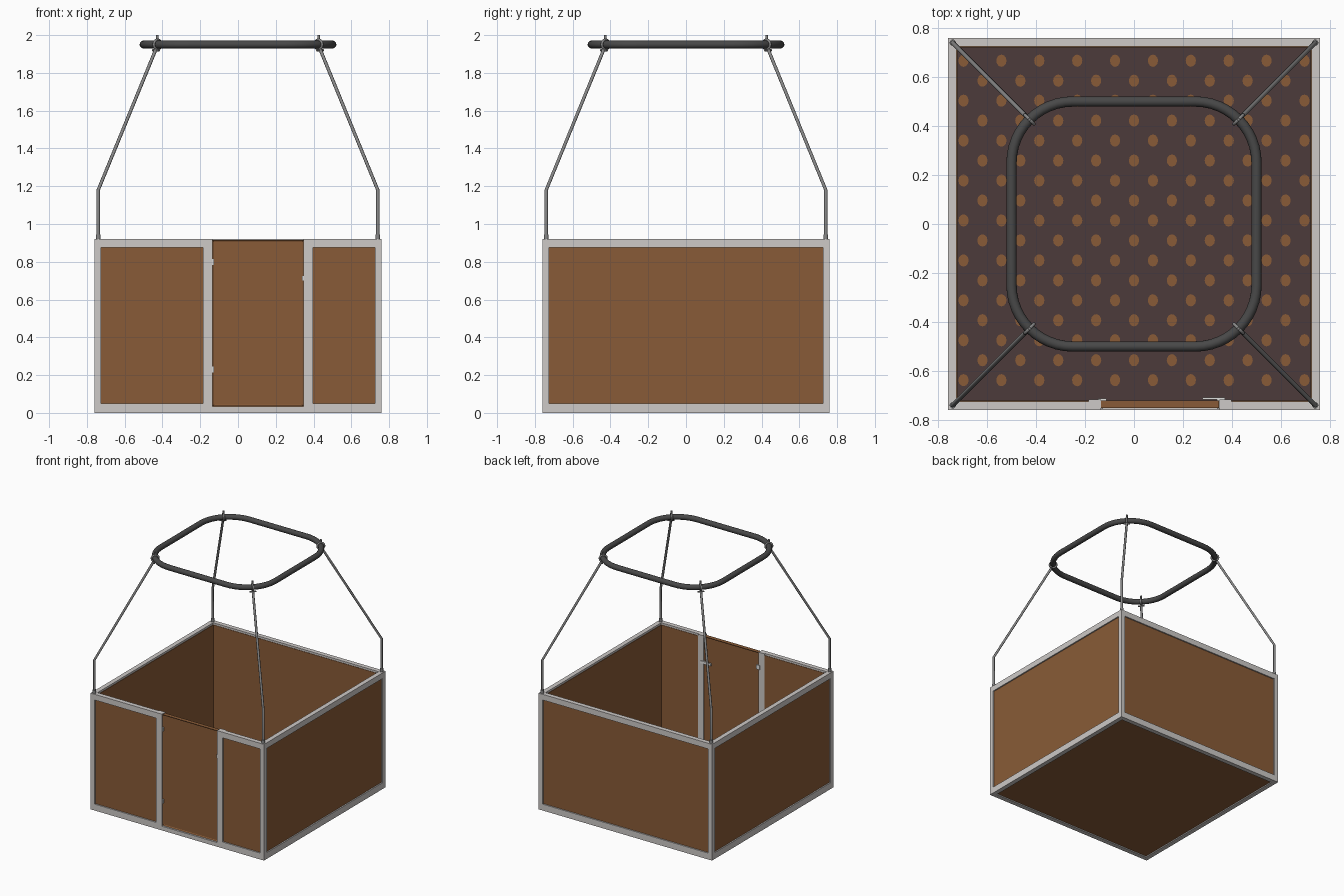
import bpy, bmesh, math
from mathutils import Vector, Matrix

if "Cube" in bpy.data.objects:
    bpy.data.objects.remove(bpy.data.objects["Cube"])


def mat(name, r, g, b):
    m = bpy.data.materials.new(name)
    m.diffuse_color = (r, g, b, 1)
    m.use_nodes = True
    m.node_tree.nodes["Principled BSDF"].inputs["Base Color"].default_value = m.diffuse_color
    return m


BROWN = mat("brown panel", 0.25, 0.105, 0.038)
FRAME = mat("light grey frame", 0.61, 0.585, 0.57)
MAT = mat("dark floor mat", 0.073, 0.043, 0.043)
RING = mat("charcoal ring", 0.065, 0.065, 0.065)
STEEL = mat("grey steel", 0.24, 0.24, 0.24)
WHITE = mat("pale hardware", 0.75, 0.75, 0.74)


def finish(name, bm, material, smooth=False):
    me = bpy.data.meshes.new(name)
    bm.to_mesh(me)
    bm.free()
    ob = bpy.data.objects.new(name, me)
    bpy.context.collection.objects.link(ob)
    me.materials.append(material)
    if smooth:
        bpy.ops.object.select_all(action='DESELECT')
        ob.select_set(True)
        bpy.context.view_layer.objects.active = ob
        bpy.ops.object.shade_smooth_by_angle(angle=math.radians(40))
    return ob


def add_box(bm, x0, x1, y0, y1, z0, z1):
    m = Matrix.Translation(((x0 + x1) / 2, (y0 + y1) / 2, (z0 + z1) / 2)) @ \
        Matrix.Diagonal((x1 - x0, y1 - y0, z1 - z0, 1))
    return bmesh.ops.create_cube(bm, size=1, matrix=m)


def boxes(name, material, *dims):
    bm = bmesh.new()
    for d in dims:
        add_box(bm, *d)
    return finish(name, bm, material)


def tube(name, pts, radius, material, cyclic=False, sides=3):
    cu = bpy.data.curves.new(name, 'CURVE')
    cu.dimensions = '3D'
    cu.bevel_depth = radius
    cu.bevel_resolution = sides
    cu.use_fill_caps = True
    sp = cu.splines.new('POLY')
    sp.points.add(len(pts) - 1)
    for p, co in zip(sp.points, pts):
        p.co = (*co, 1)
    sp.use_cyclic_u = cyclic
    sp.use_smooth = True
    cu.materials.append(material)
    ob = bpy.data.objects.new(name, cu)
    bpy.context.collection.objects.link(ob)
    return ob


H, W, TOP = 0.76, 0.036, 0.92      # outer half size, frame width, basket height
I = H - W                          # inner side of the frame
DX0, DX1 = -0.135, 0.348           # door opening

# frame: corner posts, bottom rails, top rails, door posts
boxes("corner_posts", FRAME, *[
    (min(sx * H, sx * I), max(sx * H, sx * I), min(sy * H, sy * I), max(sy * H, sy * I), 0, TOP)
    for sx in (-1, 1) for sy in (-1, 1)])
for side, a, b in (("left", -H, -I), ("right", I, H)):
    boxes(side + "_rails", FRAME, (a, b, -I, I, 0, 0.05), (a, b, -I, I, 0.875, TOP))
boxes("back_rails", FRAME, (-I, I, I, H, 0, 0.05), (-I, I, I, H, 0.875, TOP))
boxes("front_rails", FRAME,
      (-I, DX0, -H, -I, 0, 0.05), (DX0, DX1, -H, -I, 0, 0.033), (DX1, I, -H, -I, 0, 0.05),
      (-I, DX0 - 0.05, -H, -I, 0.875, TOP), (DX1 + 0.05, I, -H, -I, 0.875, TOP))
boxes("door_posts", FRAME, (DX0 - 0.05, DX0, -H, -0.716, 0.05, TOP),
      (DX1, DX1 + 0.05, -H, -0.716, 0.05, TOP))

# wall panels, slightly recessed outside and covering the rails inside
P0, P1 = 0.721, 0.75
boxes("left_panel", BROWN, (-P1, -P0, -0.745, 0.745, 0.02, 0.905))
boxes("right_panel", BROWN, (P0, P1, -0.745, 0.745, 0.02, 0.905))
boxes("back_panel", BROWN, (-0.745, 0.745, P0, P1, 0.02, 0.905))
boxes("front_panels", BROWN, (-0.745, DX0 - 0.02, -P1, -P0, 0.02, 0.905),
      (DX1 + 0.02, 0.745, -P1, -P0, 0.02, 0.905))

# door with a shallow recessed field on both faces
bm = bmesh.new()
add_box(bm, DX0 + 0.001, DX1 - 0.001, -0.751, -0.72, 0.036, 0.914)
bm.normal_update()
big = [f for f in bm.faces if abs(f.normal.y) > 0.9]
bmesh.ops.inset_individual(bm, faces=big, thickness=0.011, depth=-0.005)
finish("door", bm, BROWN)

# hinges and latch
for i, z in enumerate((0.23, 0.80)):
    boxes(f"hinge_{i}", WHITE, (DX0 - 0.012, DX0 + 0.022, -0.72, -0.712, z - 0.017, z + 0.017),
          (DX0 - 0.001, DX0 + 0.008, -0.755, -0.715, z - 0.016, z + 0.016))
boxes("door_latch", WHITE, (0.28, 0.372, -0.716, -0.709, 0.70, 0.72),
      (DX1 - 0.009, DX1 + 0.001, -0.755, -0.715, 0.70, 0.724))

# floor board, mat and spots
boxes("floor_board", BROWN, (-I, I, -I, I, 0.008, 0.04))
boxes("floor_mat", MAT, (-P0, P0, -P0, P0, 0.04, 0.046))
bm = bmesh.new()
for r in range(-1, 16):
    y = 0.585 - r * 0.0815
    for c in range(-5, 6):
        x = c * 0.157 + (0.0785 if r % 2 else 0)
        if abs(x) < 0.7 or abs(abs(x) - 0.7065) < 0.01:
            if abs(x) > 0.71:
                continue
            m = Matrix.Translation((x * 0.985, y, 0.0475)) @ Matrix.Diagonal((0.021, 0.025, 1, 1))
            bmesh.ops.create_cone(bm, cap_ends=True, segments=12, radius1=1, radius2=1,
                                  depth=0.003, matrix=m)
finish("floor_spots", bm, BROWN)

# rounded square ring
R, RZ, C = 0.25, 1.95, 0.25
pts = []
for q in range(4):
    a0 = q * math.pi / 2
    cx = C if q in (0, 3) else -C
    cy = C if q in (0, 1) else -C
    for k in range(13):
        a = a0 + k / 12 * math.pi / 2
        pts.append((cx + R * math.cos(a), cy + R * math.sin(a), RZ))
tube("top_ring", pts, 0.021, RING, cyclic=True, sides=5)

# four suspension rods with base eyes, ring clamps and top pins
D = C + R * math.cos(math.pi / 4)
for sx, sy, n in ((-1, -1, "front_left"), (1, -1, "front_right"), (-1, 1, "back_left"), (1, 1, "back_right")):
    at = lambda d, z: (sx * d, sy * d, z)
    tube(n + "_rod", [at(0.74, 0.925), at(0.74, 1.18), at(D + 0.008, 1.925)], 0.009, STEEL)
    tube(n + "_eye", [at(0.74, 0.915), at(0.74, 0.945)], 0.013, STEEL)
    loop = [at(D + 0.026 * math.cos(t * math.pi / 8), RZ + 0.026 * math.sin(t * math.pi / 8))
            for t in range(16)]
    # loop offsets run along the diagonal, so shrink them to stay round
    loop = [at(D + (abs(p[0]) - D) * 0.72, p[2]) for p in loop]
    tube(n + "_clamp", loop, 0.007, STEEL, cyclic=True)
    tube(n + "_pin", [at(D, 1.97), at(D, 2.0)], 0.007, STEEL)
    # cross bolt through the clamp
    off = Vector((sx, -sy, 0)).normalized() * 0.024
    p = Vector(at(D + 0.008, 1.92))
    tube(n + "_bolt", [p - off, p + off], 0.006, STEEL)
